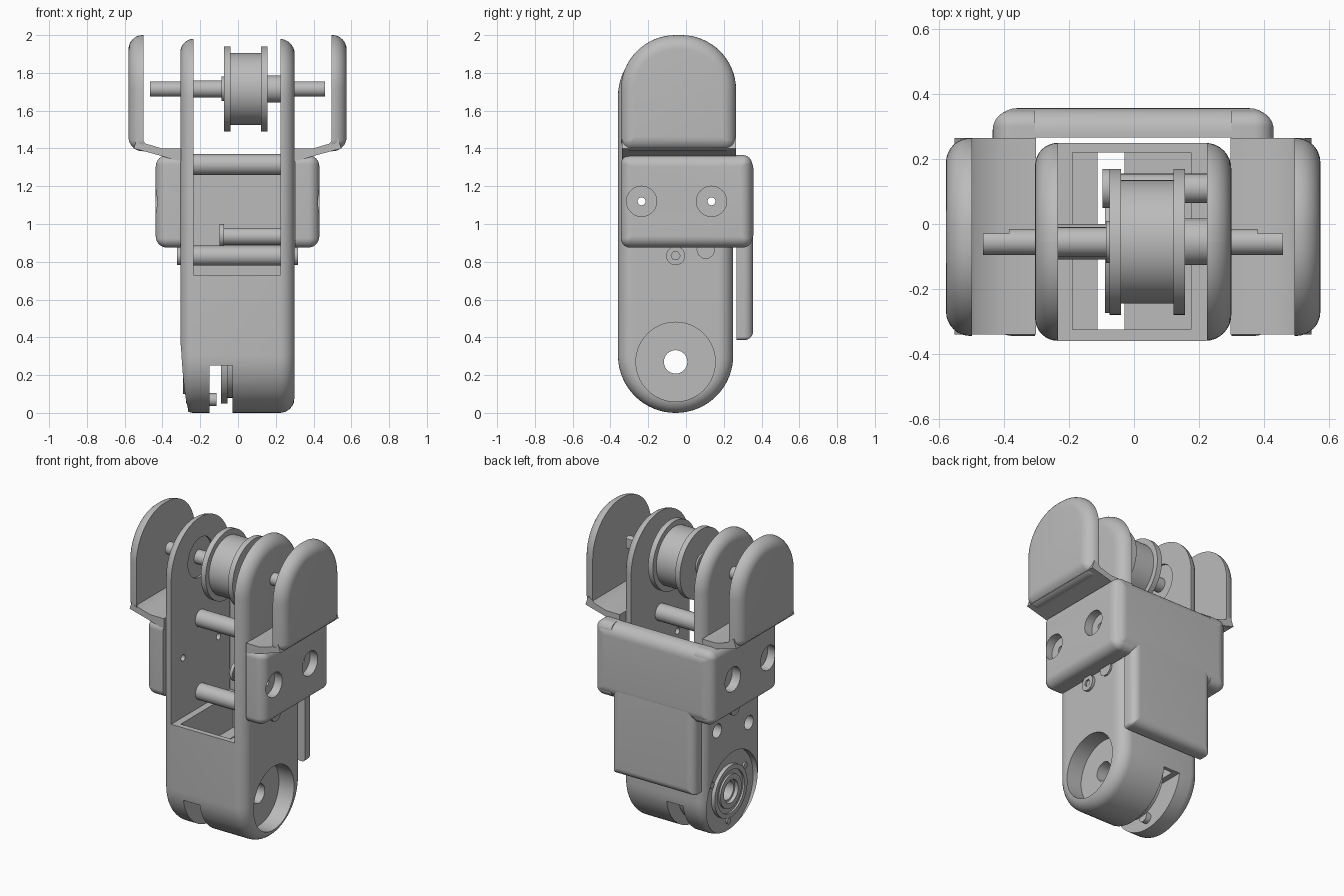
import bpy, bmesh, math
from mathutils import Matrix

if "Cube" in bpy.data.objects:
    bpy.data.objects.remove(bpy.data.objects["Cube"])

grey = bpy.data.materials.new("plain_grey")
grey.use_nodes = True
grey.diffuse_color = (0.5, 0.5, 0.5, 1)
grey.node_tree.nodes["Principled BSDF"].inputs["Base Color"].default_value = (0.5, 0.5, 0.5, 1)

YC = -0.055            # common axis of pulley, rods and lower hub
PULLEY_Z, HUB_Z = 1.715, 0.27


def finish(bm, name):
    bmesh.ops.recalc_face_normals(bm, faces=bm.faces)
    mesh = bpy.data.meshes.new(name)
    bm.to_mesh(mesh)
    bm.free()
    mesh.materials.append(grey)
    ob = bpy.data.objects.new(name, mesh)
    bpy.context.collection.objects.link(ob)
    return ob


def activate(ob):
    bpy.ops.object.select_all(action='DESELECT')
    ob.select_set(True)
    bpy.context.view_layer.objects.active = ob


def smooth(*obs):
    for ob in obs:
        activate(ob)
        bpy.ops.object.shade_smooth_by_angle(angle=math.radians(32))


def cut(ob, *cutters):
    for c in cutters:
        mod = ob.modifiers.new("cut", 'BOOLEAN')
        mod.operation, mod.solver, mod.object = 'DIFFERENCE', 'EXACT', c
        activate(ob)
        bpy.ops.object.modifier_apply(modifier=mod.name)
        bpy.data.objects.remove(c)


def box(name, x0, x1, y0, y1, z0, z1):
    bm = bmesh.new()
    bmesh.ops.create_cube(bm, size=1)
    for v in bm.verts:
        v.co = ((x0 + x1) / 2 + v.co.x * (x1 - x0),
                (y0 + y1) / 2 + v.co.y * (y1 - y0),
                (z0 + z1) / 2 + v.co.z * (z1 - z0))
    return finish(bm, name)


def rod(name, x0, x1, r, y, z, seg=48):
    bm = bmesh.new()
    m = Matrix.Translation(((x0 + x1) / 2, y, z)) @ Matrix.Rotation(math.pi / 2, 4, 'Y')
    bmesh.ops.create_cone(bm, cap_ends=True, segments=seg, radius1=r, radius2=r,
                          depth=x1 - x0, matrix=m)
    return finish(bm, name)


def outline(u0, u1, z0, z1, r_top, r_bot, inset, n=16):
    """Rounded rectangle, shrunk by inset."""
    u0, u1, z0, z1 = u0 + inset, u1 - inset, z0 + inset, z1 - inset
    rt, rb = max(r_top - inset, 0.004), max(r_bot - inset, 0.004)
    corners = [(u1 - rt, z1 - rt, rt, 0), (u0 + rt, z1 - rt, rt, 1),
               (u0 + rb, z0 + rb, rb, 2), (u1 - rb, z0 + rb, rb, 3)]
    return [(cu + r * math.cos((q + i / n) * math.pi / 2),
             cz + r * math.sin((q + i / n) * math.pi / 2))
            for cu, cz, r, q in corners for i in range(n + 1)]


def fillet(start, inward, r, n=8):
    """Depth and inset pairs for a quarter round that begins at an end face."""
    return [(start + inward * r * (1 - math.sin(a)), r * (1 - math.cos(a)))
            for a in [math.pi / 2 * (1 - i / n) for i in range(n + 1)]]


def loft(name, shape, sections, place):
    bm = bmesh.new()
    rings = [[bm.verts.new(place(d, u, z)) for u, z in outline(*shape, inset)]
             for d, inset in sections]
    for a, b in zip(rings, rings[1:]):
        for i in range(len(a)):
            j = (i + 1) % len(a)
            bm.faces.new((a[i], a[j], b[j], b[i]))
    bm.faces.new(rings[0])
    bm.faces.new(rings[-1])
    bmesh.ops.remove_doubles(bm, verts=bm.verts, dist=0.00001)
    return finish(bm, name)


def rounded(start, inward, r):
    """Quarter round from the outer face inwards, face inset first."""
    return [(start + inward * r * (1 - math.cos(a)), r * (1 - math.sin(a)))
            for a in [math.pi / 2 * i / 8 for i in range(9)]]


def along_x(d, u, z):
    return (d, u, z)


def along_y(d, u, z):
    return (u, d, z)


# Main body: rounded capsule with an open upper fork
body = loft("main_body", (-0.36, 0.25, 0, 1.98, 0.304, 0.304),
            rounded(-0.305, 1, 0.07) + rounded(0.30, -1, 0.08)[::-1], along_x)
cut(body,
    box("fork_gap", -0.235, 0.225, -1, 1, 0.73, 3),
    box("tray", -0.19, 0.175, -0.325, 0.22, 0.5, 0.8),
    box("tray_drop", -0.113, -0.03, -0.325, 0.22, 0.15, 0.6),
    box("bottom_slot", -0.15, -0.03, -1, 1, -0.5, 0.25),
    rod("right_recess", 0.19, 0.5, 0.21, YC, HUB_Z, 64),
    rod("left_recess", -0.5, -0.265, 0.265, YC, HUB_Z, 64),
    rod("hub_hole", -1, 1, 0.062, YC, HUB_Z),
    rod("boss_recess", -0.25, -0.2, 0.13, YC, PULLEY_Z),
    rod("side_hole_a", -0.5, -0.25, 0.045, 0.11, 0.735),
    rod("side_hole_b", -0.5, -0.25, 0.045, -0.22, 0.665),
    rod("bolt_hole_a", -1, 1, 0.021, -0.235, 1.12, 24),
    rod("bolt_hole_b", -1, 1, 0.021, 0.135, 1.12, 24))
smooth(body)

# Lower hub: bearing ring in the left recess, flange and studs in the slot
bearing = rod("bearing_ring", -0.29, -0.26, 0.17, YC, HUB_Z)
cut(bearing, rod("bore", -1, 1, 0.08, YC, HUB_Z),
    rod("groove", -0.4, -0.278, 0.14, YC, HUB_Z))
inner_ring = rod("bearing_inner_ring", -0.29, -0.26, 0.11, YC, HUB_Z)
cut(inner_ring, rod("bore", -1, 1, 0.075, YC, HUB_Z))
flange = rod("hub_flange", -0.09, -0.055, 0.22, YC, HUB_Z, 64)
cut(flange, rod("bore", -1, 1, 0.062, YC, HUB_Z))
hub = rod("hub_core", -0.06, -0.025, 0.19, YC, HUB_Z, 64)
cut(hub, rod("bore", -1, 1, 0.062, YC, HUB_Z))
smooth(bearing, inner_ring, flange, hub)
for i in range(3):
    a = math.radians(-90 + 120 * i)
    y, z = YC + 0.2 * math.cos(a), HUB_Z + 0.2 * math.sin(a)
    smooth(rod("hub_stud", -0.155, -0.115, 0.034, y, z, 24),
           rod("hub_screw", -0.275, -0.262, 0.02, y, z, 24))

# Pulley on its shaft with flattened ends
shaft = rod("pulley_shaft", -0.465, 0.46, 0.04, YC, PULLEY_Z)
cut(shaft, box("flat_a", -1, -0.385, -0.03, 1, 1, 2), box("flat_b", 0.38, 1, -0.03, 1, 1, 2))
smooth(shaft,
       rod("pulley_core", -0.06, 0.14, 0.19, YC, PULLEY_Z, 64),
       rod("pulley_flange_left", -0.075, -0.04, 0.225, YC, PULLEY_Z, 64),
       rod("pulley_flange_right", 0.122, 0.157, 0.225, YC, PULLEY_Z, 64),
       rod("pulley_collar", -0.087, -0.07, 0.065, YC, PULLEY_Z),
       rod("shaft_sleeve", -0.255, -0.08, 0.045, YC, PULLEY_Z),
       rod("shaft_boss", 0.15, 0.23, 0.072, YC, PULLEY_Z))

# Cross rods, side spacer and their outer screw heads
smooth(rod("upper_cross_rod", -0.24, 0.23, 0.055, YC, 1.315),
       rod("lower_cross_rod", -0.24, 0.23, 0.053, YC, 0.832),
       rod("spacer", -0.08, 0.23, 0.045, 0.11, 0.935),
       rod("spacer_cap", -0.097, -0.075, 0.06, 0.11, 0.94),
       rod("spacer_screw", 0.295, 0.312, 0.05, 0.105, 0.865, 10))
for x0, x1, bore0, bore1 in ((-0.322, -0.29, -0.4, -0.31), (0.29, 0.318, 0.306, 0.4)):
    head = rod("rod_screw_head", x0, x1, 0.05, YC, 0.832)
    cut(head, rod("socket", bore0, bore1, 0.024, YC, 0.832, 6))
    smooth(head)

# Side wings: counterbored block, sloping shelf and tall paddle, on both sides
SHELF = [(0.30, 1.33), (0.42, 1.365), (0.55, 1.40), (0.53, 1.46),
         (0.50, 1.44), (0.485, 1.425), (0.40, 1.40), (0.30, 1.40)]
for side, tag in ((1, "left"), (-1, "right")):
    def wing(d, u, z):
        return (side * d - 0.0025, u, z)

    block = loft(tag + "_wing_block", (-0.345, 0.35, 0.875, 1.365, 0.05, 0.05),
                 [(0.303, 0)] + rounded(0.433, -1, 0.06)[::-1], wing)
    for y in (-0.235, 0.135):
        a, b = sorted((side * 0.375, side * 0.6))
        cut(block, rod("counterbore", a, b, 0.08, y, 1.12),
            rod("bolt_hole", -1, 1, 0.021, y, 1.12, 24))
    paddle = loft(tag + "_wing_paddle", (-0.345, 0.265, 1.385, 2.0, 0.29, 0.06),
                  [(0.497, 0)] + rounded(0.577, -1, 0.075)[::-1], wing)
    bm = bmesh.new()
    ends = [[bm.verts.new(wing(x, y, z)) for x, z in SHELF] for y in (-0.34, 0.265)]
    for i in range(len(SHELF)):
        j = (i + 1) % len(SHELF)
        bm.faces.new((ends[0][i], ends[0][j], ends[1][j], ends[1][i]))
    for ring in ends:
        bm.faces.new(ring)
    smooth(block, paddle, finish(bm, tag + "_wing_shelf"))

# Back cover with a narrower lower tongue
smooth(loft("back_cover", (-0.435, 0.43, 0.875, 1.365, 0.06, 0.06),
            [(0.267, 0)] + rounded(0.357, -1, 0.075)[::-1], along_y),
       loft("back_tongue", (-0.305, 0.30, 0.385, 1.1, 0.02, 0.02),
            [(0.267, 0)] + rounded(0.356, -1, 0.05)[::-1], along_y))
